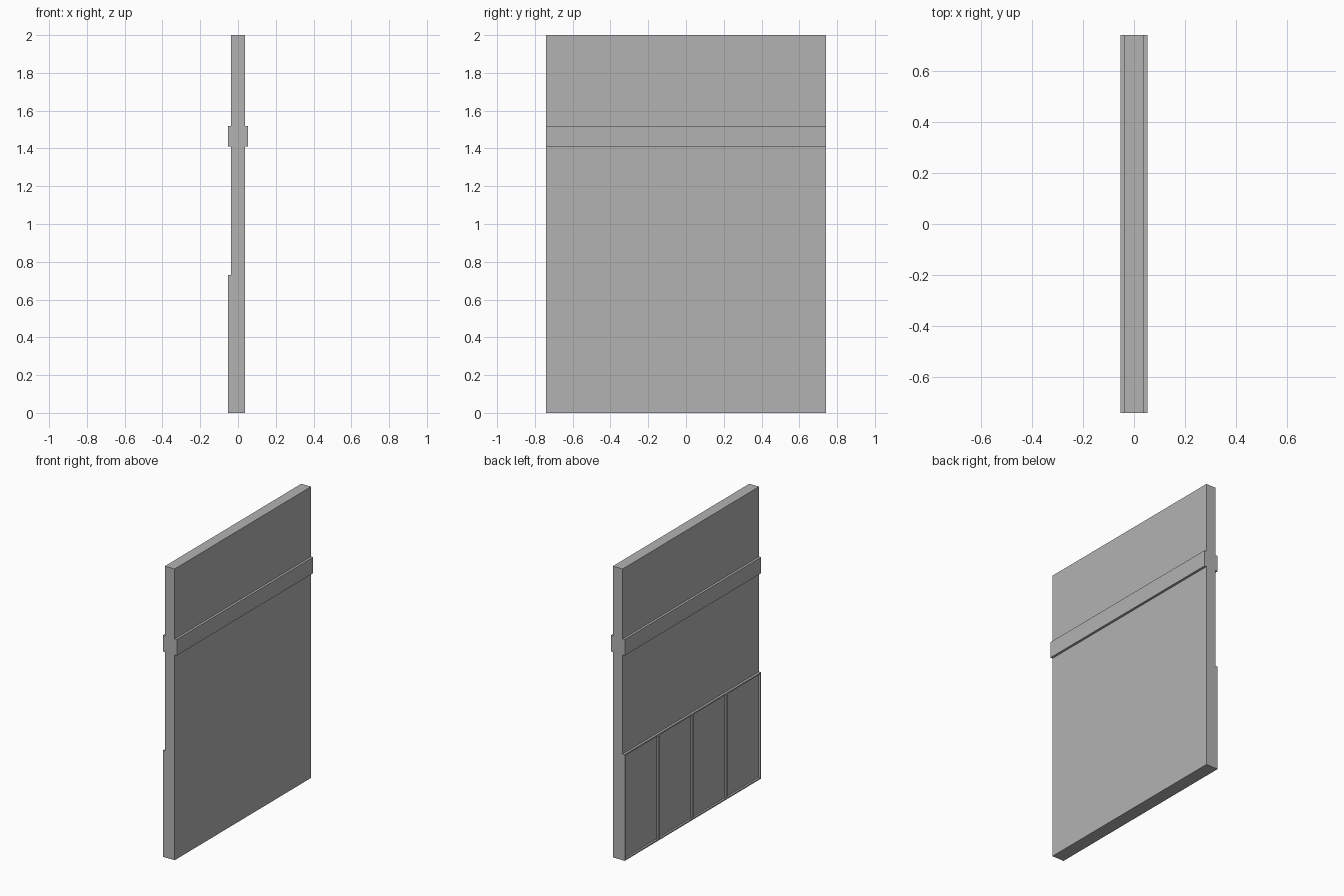
import bpy
import bmesh
from mathutils import Vector

cube = bpy.data.objects.get("Cube")
if cube:
    bpy.data.objects.remove(cube, do_unlink=True)

HALF_LENGTH = 0.74
HALF_WALL = 0.037
HALF_TRIM = 0.053

grey = bpy.data.materials.new("plain_grey")
grey.use_nodes = True
grey.diffuse_color = (0.45, 0.45, 0.45, 1)
grey.node_tree.nodes["Principled BSDF"].inputs["Base Color"].default_value = grey.diffuse_color


def box(bm, x0, x1, z0, z1):
    """Add a full-length box between two x and two z limits."""
    verts = bmesh.ops.create_cube(bm, size=1)["verts"]
    bmesh.ops.scale(bm, vec=(x1 - x0, 2 * HALF_LENGTH, z1 - z0), verts=verts)
    bmesh.ops.translate(bm, vec=((x0 + x1) / 2, 0, (z0 + z1) / 2), verts=verts)


def finish(name, bm):
    mesh = bpy.data.meshes.new(name)
    bm.to_mesh(mesh)
    bm.free()
    mesh.materials.append(grey)
    bpy.context.collection.objects.link(bpy.data.objects.new(name, mesh))


# Wall slab
bm = bmesh.new()
box(bm, -HALF_WALL, HALF_WALL, 0, 2)
finish("wall_slab", bm)

# Trim rail on each side
for name, side in (("left_rail", 1), ("right_rail", -1)):
    bm = bmesh.new()
    box(bm, *sorted((side * HALF_WALL, side * HALF_TRIM)), 1.41, 1.52)
    finish(name, bm)

# Panelled wainscot: slice into four, then sink a panel in each outer face
bm = bmesh.new()
box(bm, -HALF_TRIM, -HALF_WALL, 0, 0.73)
for i in (-1, 0, 1):
    bmesh.ops.bisect_plane(bm, geom=bm.verts[:] + bm.edges[:] + bm.faces[:],
                           plane_co=Vector((0, i * HALF_LENGTH / 2, 0)),
                           plane_no=Vector((0, 1, 0)))
bm.normal_update()
outer = [f for f in bm.faces if f.normal.x < -0.9]
bmesh.ops.inset_individual(bm, faces=outer, thickness=0.013, depth=0)
bmesh.ops.inset_individual(bm, faces=outer, thickness=0, depth=-0.013)
finish("wainscot_panels", bm)
